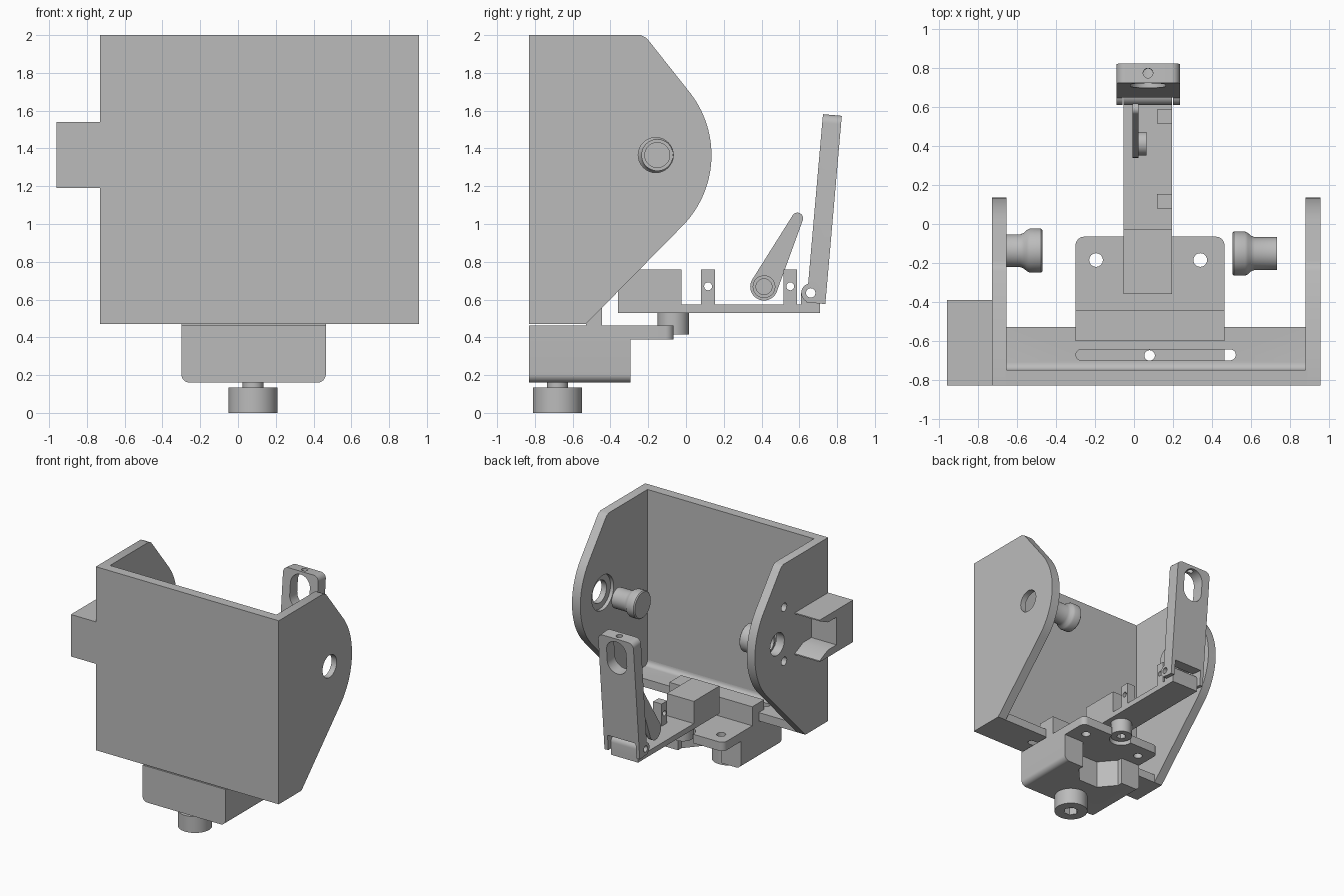
import bpy
import bmesh
from math import cos, sin, pi, radians
from mathutils import Matrix, Vector

if "Cube" in bpy.data.objects:
    bpy.data.objects.remove(bpy.data.objects["Cube"])

grey = bpy.data.materials.new("plain grey")
grey.use_nodes = True
GREY = (0.5, 0.5, 0.5, 1)
grey.diffuse_color = GREY
grey.node_tree.nodes["Principled BSDF"].inputs["Base Color"].default_value = GREY


def place(axis, a, b, t):
    return {"x": (t, a, b), "y": (a, t, b), "z": (a, b, t)}[axis]


def prism(name, axis, pts, lo, hi):
    """Extrude a 2D outline along an axis."""
    bm = bmesh.new()
    bottom = bm.faces.new([bm.verts.new(place(axis, a, b, lo)) for a, b in pts])
    top = bmesh.ops.extrude_face_region(bm, geom=[bottom])["geom"]
    bmesh.ops.translate(bm, vec=Vector(place(axis, 0, 0, hi - lo)),
                        verts=[v for v in top if isinstance(v, bmesh.types.BMVert)])
    bmesh.ops.recalc_face_normals(bm, faces=bm.faces)
    mesh = bpy.data.meshes.new(name)
    bm.to_mesh(mesh)
    bm.free()
    mesh.materials.append(grey)
    ob = bpy.data.objects.new(name, mesh)
    bpy.context.collection.objects.link(ob)
    return ob


def arc(c, r, a0, a1, n):
    return [(c[0] + r * cos(radians(a0 + (a1 - a0) * i / n)),
             c[1] + r * sin(radians(a0 + (a1 - a0) * i / n))) for i in range(n + 1)]


def ring(c, r, n=40):
    return arc(c, r, 0, 360 - 360 / n, n - 1)


def rect(a0, a1, b0, b1):
    return [(a0, b0), (a1, b0), (a1, b1), (a0, b1)]


def rounded(a0, a1, b0, b1, r, corners):
    """Rectangle with chosen rounded corners, in order from lower left."""
    cs = [(a0, b0, 1, 1), (a1, b0, -1, 1), (a1, b1, -1, -1), (a0, b1, 1, -1)]
    pts = []
    for i, (a, b, sa, sb) in enumerate(cs):
        if i in corners:
            pts += arc((a + sa * r, b + sb * r), r, 180 + 90 * i, 270 + 90 * i, 8)
        else:
            pts.append((a, b))
    return pts


def combine(ob, operation, *others):
    """Apply booleans, then discard the helper objects."""
    for o in others:
        o.hide_render = True
        m = ob.modifiers.new("boolean", "BOOLEAN")
        m.operation, m.solver, m.object = operation, "EXACT", o
    dg = bpy.context.evaluated_depsgraph_get()
    ob.data = bpy.data.meshes.new_from_object(ob.evaluated_get(dg))
    ob.modifiers.clear()
    for o in others:
        bpy.data.objects.remove(o)
    return ob


def cut(ob, *others):
    return combine(ob, "DIFFERENCE", *others)


def join(ob, *others):
    return combine(ob, "UNION", *others)


def hole(axis, c, r, lo, hi, n=32):
    return prism("cutter", axis, ring(c, r, n), lo, hi)


def lathe_x(name, profile, y, z, n=48):
    """Spin (x, radius) points around a line along x."""
    bm = bmesh.new()
    vs = [bm.verts.new((x, y + r, z)) for x, r in profile]
    edges = [bm.edges.new(p) for p in zip(vs, vs[1:])]
    bmesh.ops.spin(bm, geom=vs + edges, cent=(0, y, z), axis=(1, 0, 0),
                   angle=2 * pi, steps=n, use_duplicate=False)
    bmesh.ops.remove_doubles(bm, verts=bm.verts, dist=0.0005)
    bmesh.ops.recalc_face_normals(bm, faces=bm.faces)
    mesh = bpy.data.meshes.new(name)
    bm.to_mesh(mesh)
    bm.free()
    mesh.materials.append(grey)
    ob = bpy.data.objects.new(name, mesh)
    bpy.context.collection.objects.link(ob)
    return ob


# Main bracket: front wall, bottom flange with slot, two cheek plates
prism("front_wall", "y", rect(-0.66, 0.89, 0.47, 2), -0.83, -0.75)
flange = prism("bottom_flange", "x", [(-0.75, 0.47), (-0.53, 0.47), (-0.53, 0.54)]
               + arc((-0.71, 0.58), 0.04, 270, 180, 6), -0.66, 0.89)
slot = arc((0.495, -0.672), 0.028, -90, 90, 10) + arc((-0.27, -0.672), 0.028, 90, 270, 10)
cut(flange, prism("cutter", "z", slot, 0.4, 0.7))

cheek = ([(-0.83, 0.47), (-0.83, 2), (-0.24, 2), (-0.21, 1.985), (-0.185, 1.955)]
         + arc((-0.4, 1.365), 0.535, 38, -45, 28) + [(-0.53, 0.47)])
PIVOT = (-0.16, 1.365)
left = prism("left_cheek", "x", cheek, 0.88, 0.957)
cut(left, hole("x", PIVOT, 0.093, 0.8, 1), hole("x", PIVOT, 0.145, 0.8, 0.91))
right = prism("right_cheek", "x", cheek, -0.73, -0.655)
cut(right, hole("x", PIVOT, 0.093, -0.8, -0.6),
    *[hole("x", (-0.25, z), 0.035, -0.8, -0.6) for z in (1.64, 1.19)])

# Side channel on the right cheek, open to the back
prism("side_channel", "x", [(-0.83, 1.19), (-0.39, 1.19), (-0.39, 1.2), (-0.5, 1.25),
      (-0.61, 1.25), (-0.61, 1.48), (-0.5, 1.48), (-0.39, 1.53), (-0.39, 1.54),
      (-0.83, 1.54)], -0.96, -0.72)


# Pivot knobs with a flared head and a bored shank
def knob(name, x, d, length, y):
    prof = [(0, 0), (0, 0.105), (0.008, 0.113), (0.065, 0.113), (0.08, 0.106),
            (0.095, 0.092), (0.115, 0.084), (length, 0.084), (length, 0.066),
            (0.1, 0.066), (0.1, 0)]
    lathe_x(name, [(x + d * a, r) for a, r in prof], y, 1.365)


knob("left_knob", 0.505, 1, 0.23, -0.152)
knob("right_knob", -0.47, -1, 0.2, -0.137)

# Base block with notch, top plate and raised step
block = prism("base_block", "y", rounded(-0.3, 0.465, 0.16, 0.462, 0.045, (0, 1)), -0.83, -0.295)
notch = [(0.28, -0.28), (0.28, -0.34), (0.17, -0.47), (-0.01, -0.47), (-0.12, -0.34), (-0.12, -0.28)]
cut(block, prism("cutter", "z", notch, 0.1, 0.39), hole("z", (0.08, -0.675), 0.027, 0.1, 0.6))
plate = prism("base_plate", "z", rounded(-0.3, 0.465, -0.35, -0.065, 0.045, (2, 3)), 0.388, 0.462)
relief = arc((0.075, -0.067), 0.095, 180, 360, 20) + [(0.17, 0.1), (-0.02, 0.1)]
cut(plate, hole("z", (-0.195, -0.185), 0.035, 0.3, 0.6), hole("z", (0.34, -0.185), 0.035, 0.3, 0.6),
    prism("cutter", "z", relief, 0.3, 0.6))
prism("base_step", "x", [(-0.6, 0.54), (-0.53, 0.54), (-0.53, 0.46), (-0.445, 0.46),
                         (-0.445, 0.62), (-0.6, 0.62)], -0.3, 0.465)


# Socket-head screws
def screw(name, c, r, lo, hi, neck):
    head = prism(name, "z", ring(c, r, 48), lo, hi)
    if neck:
        join(head, hole("z", c, 0.055, hi - 0.02, hi + neck))
    cut(head, hole("z", c, r * 0.45, lo - 0.1, lo + 0.06, 6))
    return head


lower = screw("lower_screw", (0.08, -0.68), 0.13, 0, 0.135, 0.03)
cut(lower, hole("z", (0.08, -0.675), 0.027, -0.1, 0.3))
screw("upper_screw", (0.075, -0.067), 0.083, 0.415, 0.532, 0)

# Long arm with its end block, drilled tabs and hinge knuckle
HINGE = (0.66, 0.635)
arm = prism("arm", "x", [(-0.36, 0.53), (0.71, 0.53), (0.71, 0.575), (-0.025, 0.575),
                         (-0.025, 0.76), (-0.36, 0.76)], -0.055, 0.195)
for y in (0.08, 0.515):
    tab = prism("arm_tab", "x", rect(y, y + 0.073, 0.57, 0.76), 0.117, 0.195)
    cut(tab, hole("x", (y + 0.037, 0.67), 0.021, 0, 0.3))
knuckle = prism("hinge_knuckle", "x", [(0.61, 0.57), (0.71, 0.57)]
                + arc(HINGE, 0.05, 0, 180, 16), -0.055, 0.195)
cut(knuckle, hole("x", HINGE, 0.025, -0.3, 0.4))

# Lever with hub
lever = prism("lever", "x", arc((0.413, 0.668), 0.073, 150, 335, 24)
              + arc((0.59, 1.03), 0.03, -15, 155, 12), -0.008, 0.024)
hub = prism("lever_hub", "x", ring((0.413, 0.668), 0.06), 0.02, 0.065)
cut(hub, hole("x", (0.413, 0.668), 0.042, 0.05, 0.1))

# Tilted upright with oblong window and forked foot
upright = prism("upright", "y", rounded(-0.09, 0.235, 0, 1, 0.045, (2, 3)), 0, 0.1)
window = arc((0.072, 0.885), 0.09, 0, 180, 16) + arc((0.072, 0.785), 0.09, 180, 360, 16)
cut(upright, prism("cutter", "y", window, -0.1, 0.2),
    prism("cutter", "y", rect(-0.06, 0.2, -0.1, 0.13), -0.1, 0.2),
    hole("z", (0.072, 0.05), 0.025, 0.93, 1.1))
upright.data.transform(Matrix.Translation((0, 0.638, 0.585)) @ Matrix.Rotation(radians(-5), 4, "X"))
lugs = [prism("lug", "x", ring(HINGE, 0.05), a, b) for a, b in ((-0.09, -0.06), (0.2, 0.235))]
join(upright, *lugs)
cut(upright, hole("x", HINGE, 0.025, -0.3, 0.4))

# Smooth round surfaces, keep edges sharp
bpy.ops.object.select_all(action="DESELECT")
for ob in bpy.context.collection.objects:
    if ob.type == "MESH" and grey.name in ob.data.materials:
        ob.select_set(True)
        bpy.context.view_layer.objects.active = ob
bpy.ops.object.shade_smooth_by_angle(angle=radians(30))
